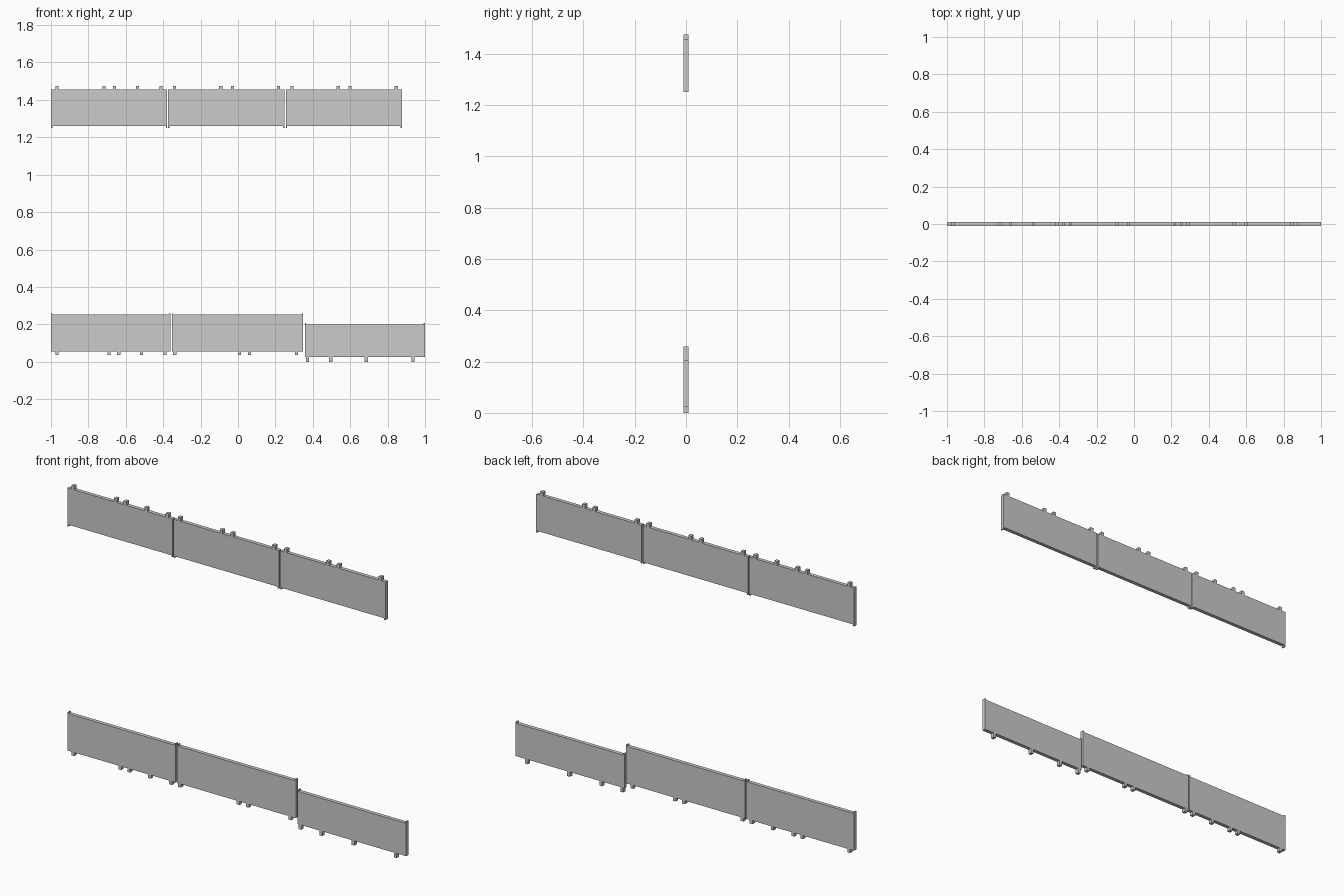
import bpy, bmesh

if "Cube" in bpy.data.objects:
    bpy.data.objects.remove(bpy.data.objects["Cube"])

THICK = 0.02   # panel depth in y
TAB = 0.017    # tab width
PIN = 0.007    # end pin width


def add_box(bm, x0, x1, z0, z1, depth=THICK):
    geom = bmesh.ops.create_cube(bm, size=1)
    for v in geom["verts"]:
        v.co.x = x0 if v.co.x < 0 else x1
        v.co.y = depth * v.co.y
        v.co.z = z0 if v.co.z < 0 else z1


def make_panel(name, x0, x1, z0, z1, tab_z, pin_z, tabs):
    """Flat panel with square tabs on one long edge and corner pins on the other."""
    bm = bmesh.new()
    # board
    add_box(bm, x0, x1, z0, z1)
    # tabs
    top = tab_z > z1
    lo, hi = (z1, tab_z) if top else (tab_z, z0)
    for x in tabs:
        add_box(bm, x - TAB / 2, x + TAB / 2, lo, hi)
    # corner pins on the opposite edge
    lo, hi = (pin_z, z0) if top else (z1, pin_z)
    for x in (x0, x1 - PIN):
        add_box(bm, x, x + PIN, lo, hi)
    mesh = bpy.data.meshes.new(name)
    bm.to_mesh(mesh)
    bm.free()
    bpy.context.collection.objects.link(bpy.data.objects.new(name, mesh))


# upper row
UP = (1.26, 1.455, 1.475, 1.251)
make_panel("upper_panel_left", -1.0, -0.379, *UP, (-0.968, -0.717, -0.66, -0.537, -0.412))
make_panel("upper_panel_middle", -0.373, 0.248, *UP, (-0.34, -0.092, -0.029, 0.217))
make_panel("upper_panel_right", 0.256, 0.877, *UP, (0.288, 0.536, 0.598, 0.846))

# lower row
LOW = (0.054, 0.252, 0.035, 0.259)
make_panel("lower_panel_left", -1.0, -0.362, *LOW, (-0.968, -0.69, -0.638, -0.516, -0.391))
make_panel("lower_panel_middle", -0.354, 0.348, *LOW, (-0.338, 0.008, 0.062, 0.313))
make_panel("lower_panel_right", 0.357, 1.0, 0.025, 0.2, 0.0, 0.207,
           (0.372, 0.496, 0.686, 0.935))
